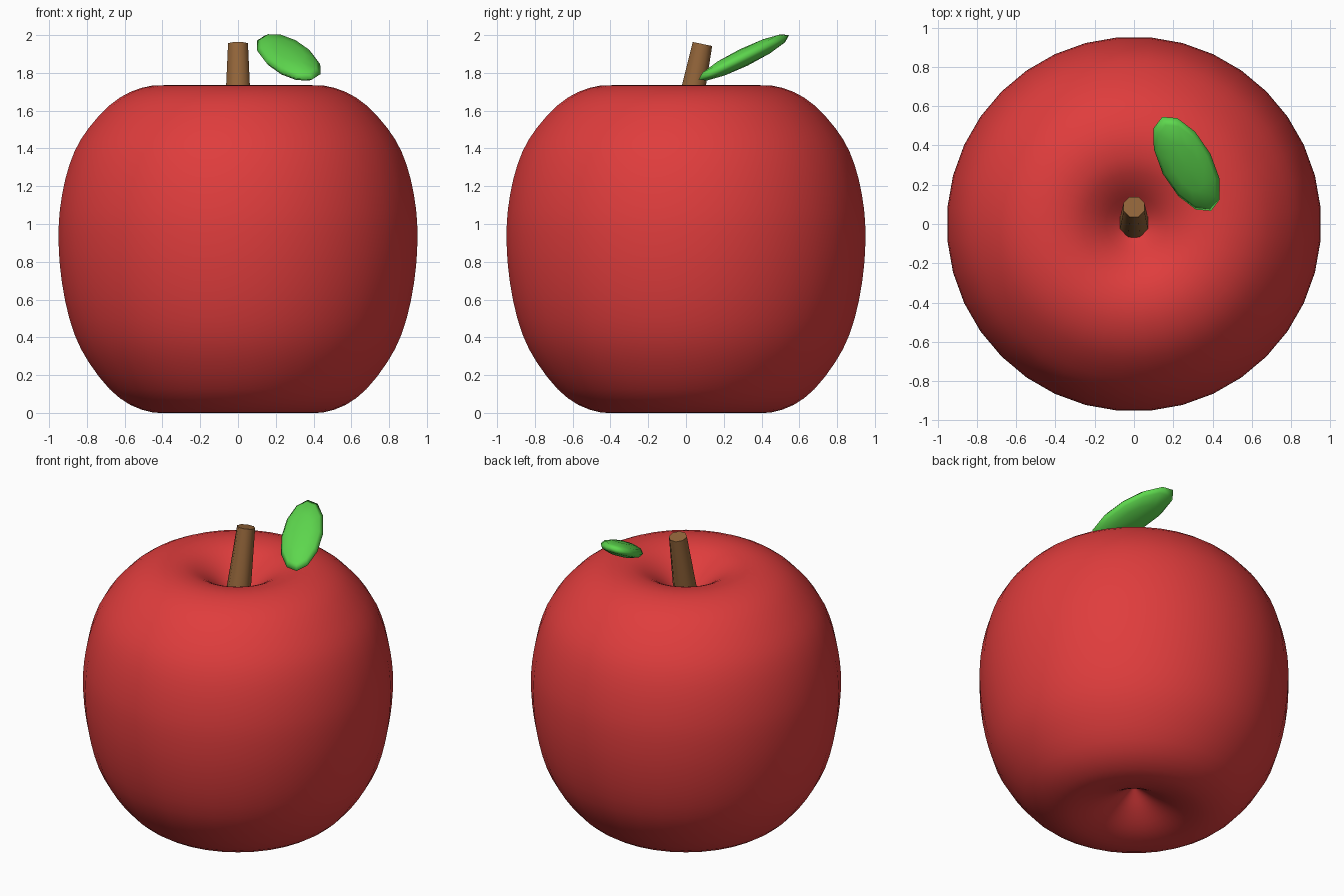
import bpy, bmesh
from math import radians, cos, pi
from mathutils import Matrix, Vector

cube = bpy.data.objects.get("Cube")
if cube:
    bpy.data.objects.remove(cube, do_unlink=True)


def material(name, rgb):
    mat = bpy.data.materials.new(name)
    mat.use_nodes = True
    mat.diffuse_color = (*rgb, 1)
    mat.node_tree.nodes["Principled BSDF"].inputs["Base Color"].default_value = (*rgb, 1)
    return mat


def finish(name, bm, mat):
    """Smooth every face except flat end caps."""
    bmesh.ops.recalc_face_normals(bm, faces=bm.faces)
    for face in bm.faces:
        face.smooth = len(face.verts) <= 4
    mesh = bpy.data.meshes.new(name)
    bm.to_mesh(mesh)
    bm.free()
    mesh.materials.append(mat)
    obj = bpy.data.objects.new(name, mesh)
    bpy.context.collection.objects.link(obj)


def refine(points):
    """Add a rounded midpoint between neighbouring profile points."""
    points = [Vector(p) for p in points]
    result = [points[0]]
    for i in range(1, len(points)):
        before, after = points[max(i - 2, 0)], points[min(i + 1, len(points) - 1)]
        a, b = points[i - 1], points[i]
        result += [(9 * (a + b) - before - after) / 16, b]
    return result


red = material("apple red", (0.74, 0.046, 0.046))
brown = material("stem brown", (0.29, 0.13, 0.042))
green = material("leaf green", (0.11, 0.68, 0.075))

# Fruit body: one flank curve mirrored about the waist, plus a pit at each end
SEGMENTS = 36
WAIST, TOP = 0.94, 1.735
flank = [(0.95, 0), (0.943, 0.17), (0.915, 0.37), (0.865, 0.56), (0.79, 0.715),
         (0.68, 0.866), (0.57, 0.955), (0.45, 0.998)]
bottom_pit = [(0, 0.19), (0.05, 0.155), (0.11, 0.11), (0.18, 0.067), (0.26, 0.029), (0.35, 0.005)]
top_pit = [(0.34, 1.728), (0.26, 1.7), (0.18, 1.648), (0.11, 1.585), (0.05, 1.535), (0, 1.5)]
lower = [(r, WAIST * (1 - h)) for r, h in reversed(flank)]
upper = [(r, WAIST + (TOP - WAIST) * h) for r, h in flank[1:]]
profile = refine(bottom_pit + lower + upper + top_pit)

bm = bmesh.new()
turn = Matrix.Rotation(pi / SEGMENTS, 3, 'Z')
verts = [bm.verts.new(turn @ Vector((r / cos(pi / SEGMENTS), 0, z))) for r, z in profile]
edges = [bm.edges.new(pair) for pair in zip(verts, verts[1:])]
bmesh.ops.spin(bm, geom=verts + edges, cent=(0, 0, 0), axis=(0, 0, 1),
               angle=2 * pi, steps=SEGMENTS, use_duplicate=False)
bmesh.ops.remove_doubles(bm, verts=bm.verts, dist=0.0005)
finish("apple_body", bm, red)

# Stem: tapered octagonal peg leaning backwards
base, tip = Vector((0, -0.005, 1.5)), Vector((0, 0.087, 1.953))
axis = tip - base
bm = bmesh.new()
bmesh.ops.create_cone(bm, cap_ends=True, segments=8, radius1=0.079, radius2=0.057,
                      depth=axis.length)
lean = Vector((0, 0, 1)).rotation_difference(axis).to_matrix().to_4x4()
bm.transform(Matrix.Translation((base + tip) / 2) @ lean @ Matrix.Rotation(pi / 8, 4, 'Z'))
finish("stem", bm, brown)

# Leaf: flattened low-poly ellipsoid, turned in its plane and tilted up at the back
bm = bmesh.new()
bmesh.ops.create_uvsphere(bm, u_segments=12, v_segments=6, radius=1)
bm.transform(Matrix.Translation((0.268, 0.306, 1.882))
             @ Matrix.Rotation(radians(26), 4, 'X')
             @ Matrix.Rotation(radians(25), 4, 'Z')
             @ Matrix.Diagonal((0.134, 0.294, 0.048, 1)))
finish("leaf", bm, green)
